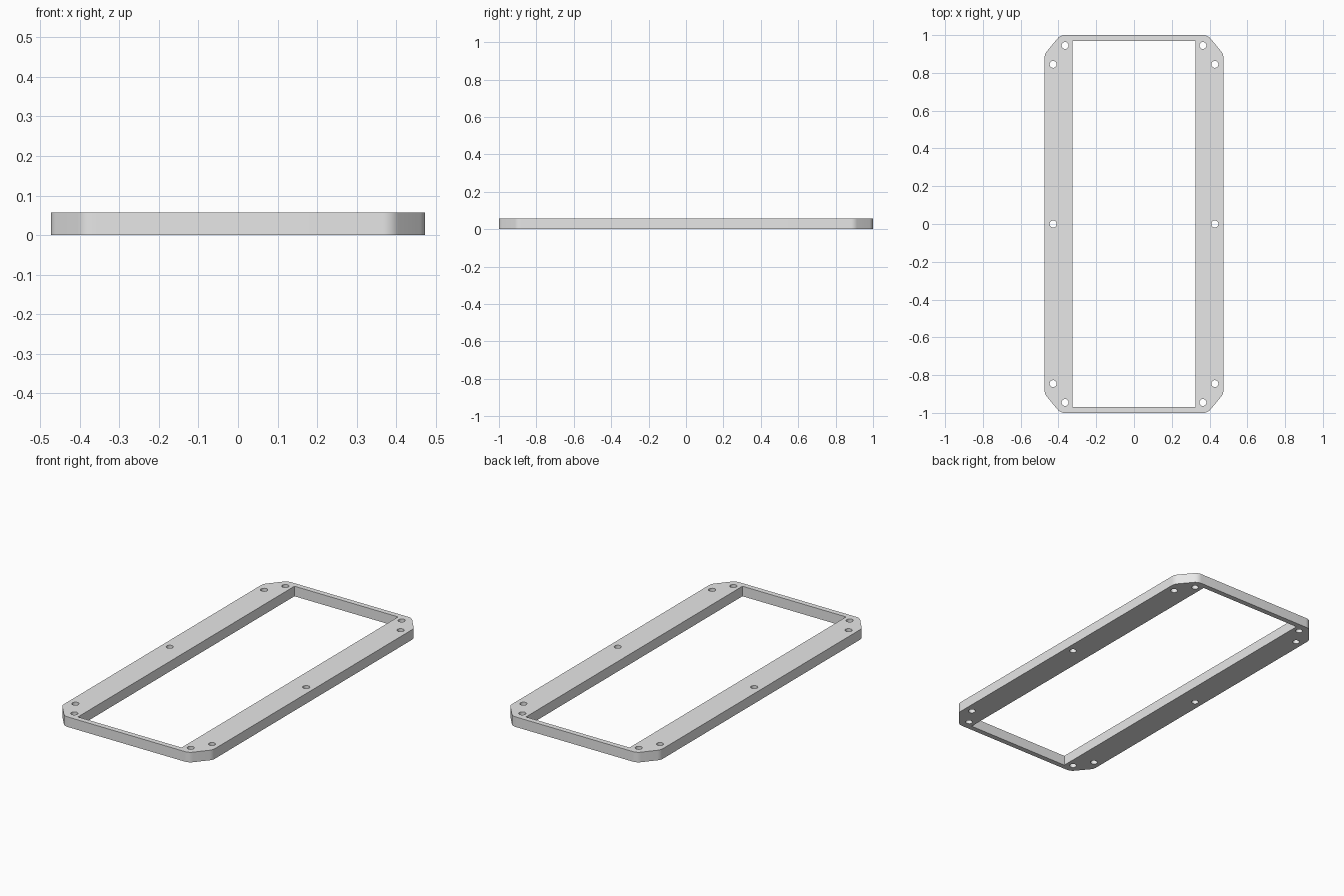
import bpy
import bmesh
from math import sin, cos, pi
from mathutils import Vector

cube = bpy.data.objects.get("Cube")
if cube:
    bpy.data.objects.remove(cube, do_unlink=True)

HALF_X, HALF_Y, HEIGHT = 0.473, 1.0, 0.057
INNER_X, INNER_Y = 0.325, 0.97
HOLE_R = 0.0185

metal = bpy.data.materials.new("light_grey")
metal.use_nodes = True
grey = (0.8, 0.8, 0.8, 1)
metal.diffuse_color = grey
metal.node_tree.nodes["Principled BSDF"].inputs["Base Color"].default_value = grey


def rounded(points, radius, steps=8):
    """Round every corner of a convex counter-clockwise outline."""
    out = []
    for i, p in enumerate(points):
        p = Vector(p)
        a = (Vector(points[i - 1]) - p).normalized()
        b = (Vector(points[(i + 1) % len(points)]) - p).normalized()
        half = a.angle(b) / 2
        centre = p + (a + b).normalized() * radius / sin(half)
        start = p + a * radius * cos(half) / sin(half) - centre
        sweep = pi - 2 * half
        for k in range(steps + 1):
            t = sweep * k / steps
            out.append((centre.x + start.x * cos(t) - start.y * sin(t),
                        centre.y + start.x * sin(t) + start.y * cos(t)))
    return out


def circle(x, y, radius, n=32):
    return [(x + radius * cos(2 * pi * k / n), y + radius * sin(2 * pi * k / n))
            for k in range(n)]


# Outline with cut corners, and the rectangular opening
cx, cy = 0.39, 0.90
corner_loop = [(HALF_X, -cy), (HALF_X, cy), (cx, HALF_Y), (-cx, HALF_Y),
               (-HALF_X, cy), (-HALF_X, -cy), (-cx, -HALF_Y), (cx, -HALF_Y)]
loops = [rounded(corner_loop, 0.05),
         [(-INNER_X, -INNER_Y), (INNER_X, -INNER_Y),
          (INNER_X, INNER_Y), (-INNER_X, INNER_Y)]]

# Screw holes: two at each corner and one in the middle of each rail
for sx in (-1, 1):
    loops.append(circle(sx * 0.428, 0, HOLE_R))
    for sy in (-1, 1):
        loops.append(circle(sx * 0.428, sy * 0.845, HOLE_R))
        loops.append(circle(sx * 0.365, sy * 0.945, HOLE_R))

# Filled profile, extruded to the frame thickness
curve = bpy.data.curves.new("frame_profile", "CURVE")
curve.dimensions = "2D"
curve.fill_mode = "BOTH"
curve.extrude = HEIGHT / 2
for loop in loops:
    spline = curve.splines.new("POLY")
    spline.points.add(len(loop) - 1)
    for point, (x, y) in zip(spline.points, loop):
        point.co = (x, y, 0, 1)
    spline.use_cyclic_u = True
profile = bpy.data.objects.new("frame_profile", curve)
bpy.context.collection.objects.link(profile)
bpy.context.view_layer.update()
mesh = bpy.data.meshes.new_from_object(
    profile.evaluated_get(bpy.context.evaluated_depsgraph_get()))
bpy.data.objects.remove(profile, do_unlink=True)

# Weld caps to walls and stand the frame on the ground
bm = bmesh.new()
bm.from_mesh(mesh)
bmesh.ops.remove_doubles(bm, verts=bm.verts, dist=0.0001)
bmesh.ops.translate(bm, verts=bm.verts, vec=(0, 0, HEIGHT / 2))
bmesh.ops.recalc_face_normals(bm, faces=bm.faces)
bm.to_mesh(mesh)
bm.free()
mesh.materials.clear()
mesh.materials.append(metal)

frame = bpy.data.objects.new("mounting_frame", mesh)
bpy.context.collection.objects.link(frame)
bpy.context.view_layer.objects.active = frame
frame.select_set(True)
bpy.ops.object.shade_smooth_by_angle(angle=pi / 6)
